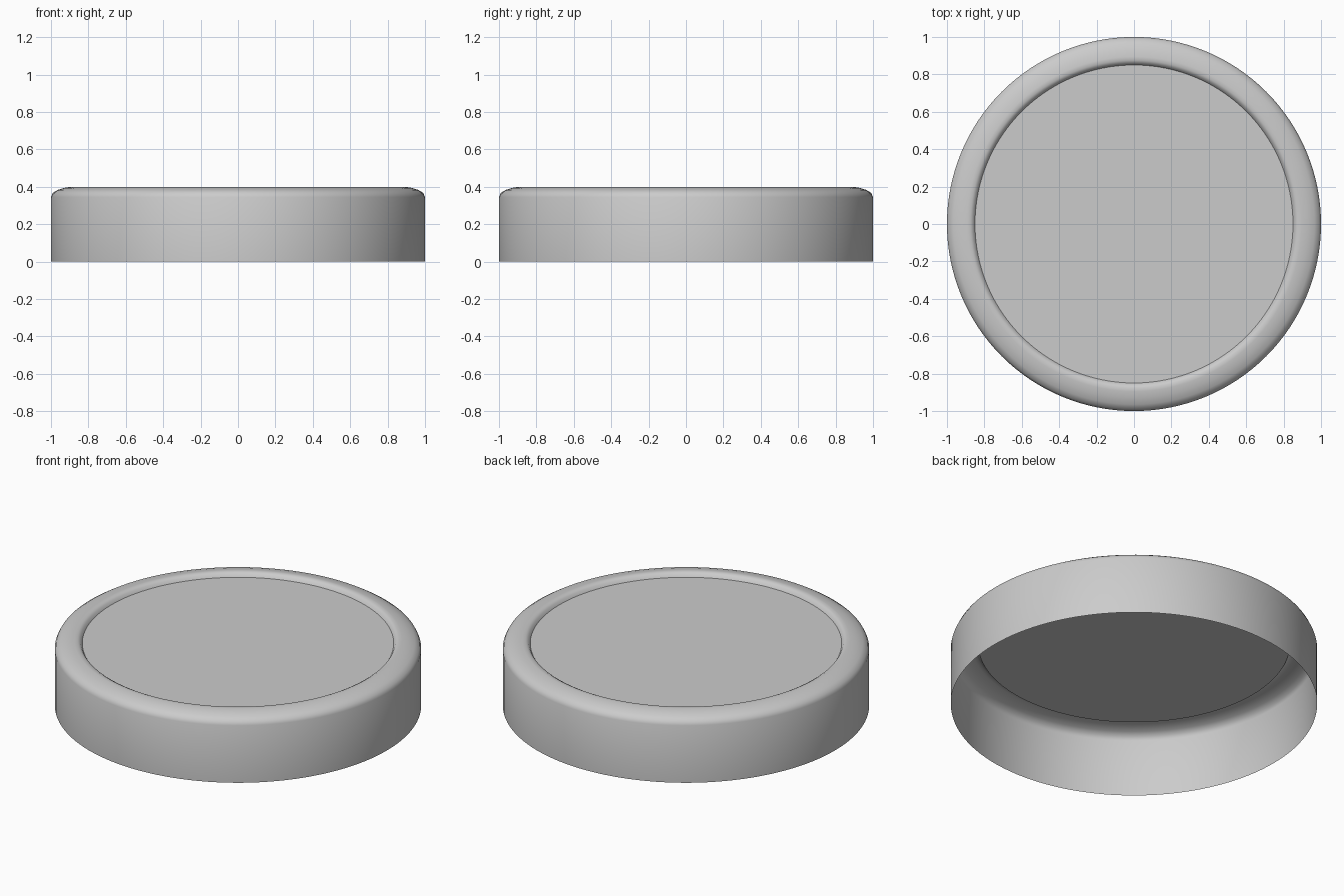
import bpy, bmesh, math

if "Cube" in bpy.data.objects:
    bpy.data.objects.remove(bpy.data.objects["Cube"])

SEGMENTS = 128


def make_object(name, bm):
    mesh = bpy.data.meshes.new(name)
    bm.to_mesh(mesh)
    bm.free()
    obj = bpy.data.objects.new(name, mesh)
    bpy.context.collection.objects.link(obj)
    bpy.ops.object.select_all(action='DESELECT')
    obj.select_set(True)
    bpy.context.view_layer.objects.active = obj
    bpy.ops.object.shade_smooth_by_angle(angle=math.radians(40))
    return obj


# Thin skirt with rounded shoulder and rolled inner lip (radius, height)
profile = [(1, 0), (1, 0.345), (0.99, 0.367), (0.965, 0.383), (0.93, 0.394),
           (0.895, 0.40), (0.875, 0.40), (0.86, 0.392), (0.85, 0.375)]
bm = bmesh.new()
rings = []
for r, z in profile:
    rings.append([bm.verts.new((r * math.cos(2 * math.pi * i / SEGMENTS),
                                r * math.sin(2 * math.pi * i / SEGMENTS), z))
                  for i in range(SEGMENTS)])
for lower, upper in zip(rings, rings[1:]):
    for i in range(SEGMENTS):
        j = (i + 1) % SEGMENTS
        bm.faces.new((lower[i], lower[j], upper[j], upper[i]))
make_object("lid_rim", bm)

# Flat recessed top panel
bm = bmesh.new()
bmesh.ops.create_circle(bm, cap_ends=True, segments=SEGMENTS, radius=0.85)
bmesh.ops.translate(bm, verts=bm.verts, vec=(0, 0, 0.375))
bm.normal_update()
for f in bm.faces:
    if f.normal.z < 0:
        f.normal_flip()
make_object("lid_panel", bm)
